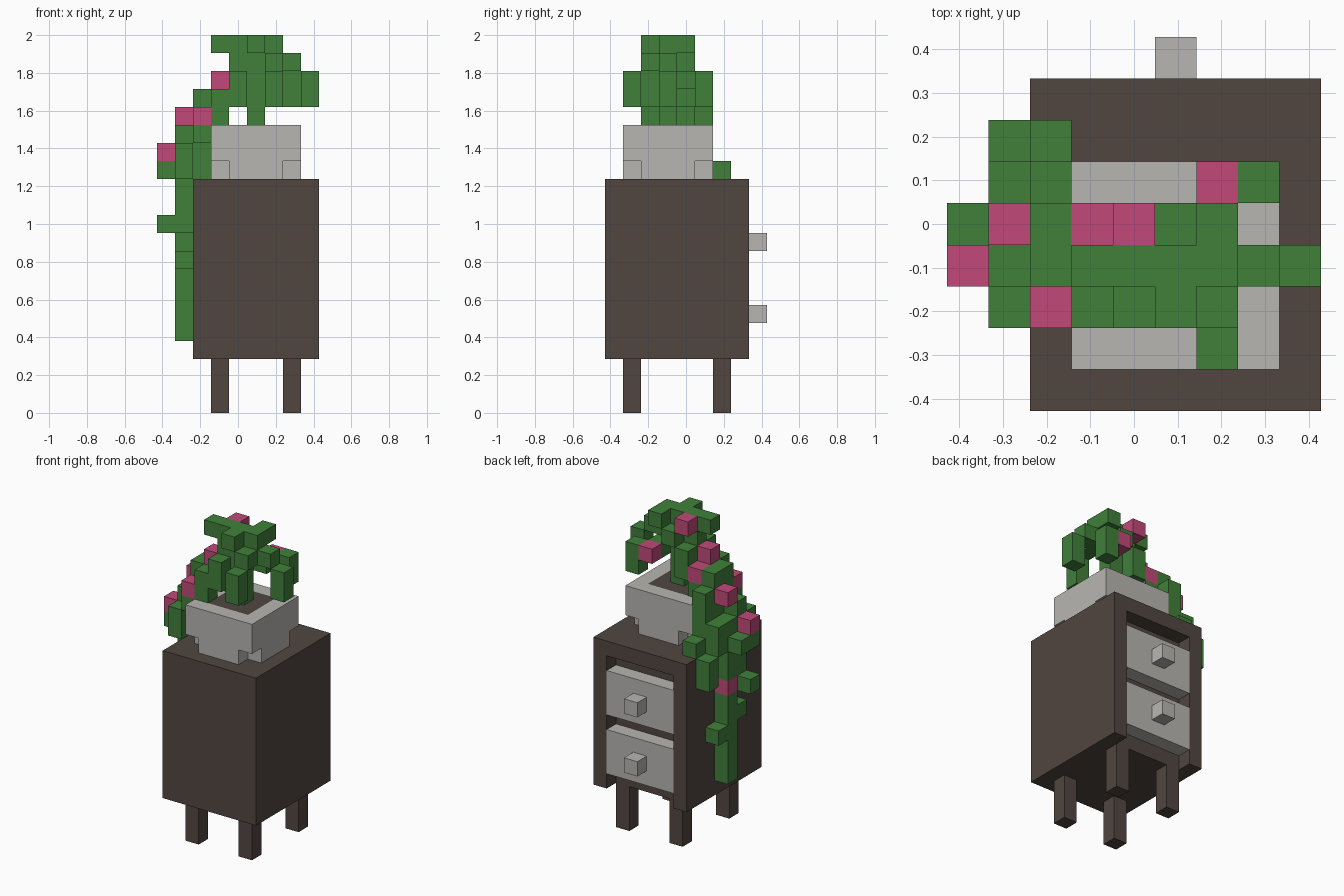
import bpy
import bmesh
from mathutils import Vector

if "Cube" in bpy.data.objects:
    bpy.data.objects.remove(bpy.data.objects["Cube"], do_unlink=True)

U = 2 / 21                       # edge length of one block
ORIGIN = Vector((-4.5, -4.5, 0))  # block grid corner, in blocks


def material(name, rgb):
    def linear(c):
        c /= 255
        return c / 12.92 if c <= 0.04045 else ((c + 0.055) / 1.055) ** 2.4
    col = [linear(c) for c in rgb] + [1]
    m = bpy.data.materials.new(name)
    m.use_nodes = True
    m.diffuse_color = col
    bsdf = m.node_tree.nodes["Principled BSDF"]
    bsdf.inputs["Base Color"].default_value = col
    bsdf.inputs["Roughness"].default_value = 0.9
    return m


BROWN = material("dark_wood", (81, 70, 64))
GREY = material("light_grey", (184, 182, 178))
GREEN = material("leaf_green", (64, 128, 58))
PINK = material("blossom_pink", (193, 73, 121))


def box(x, y, z, w=1, d=1, h=1):
    """Set of grid cells filling a block."""
    return {(i, j, k) for i in range(x, x + w)
            for j in range(y, y + d) for k in range(z, z + h)}


def columns(*runs):
    """Union of upright columns given as (x, y, bottom, height)."""
    return set().union(*(box(x, y, z, 1, 1, h) for x, y, z, h in runs))


def build(name, cells, mat):
    """Mesh of the outer skin of a set of grid cells."""
    bm = bmesh.new()
    for c in sorted(cells):
        for axis in range(3):
            for side in (0, 1):
                near = list(c)
                near[axis] += 2 * side - 1
                if tuple(near) in cells:
                    continue
                a, b = (axis + 1) % 3, (axis + 2) % 3
                quad = []
                for s, t in ((0, 0), (1, 0), (1, 1), (0, 1)):
                    p = Vector(c)
                    p[axis] += side
                    p[a] += s
                    p[b] += t
                    quad.append(bm.verts.new((p + ORIGIN) * U))
                bm.faces.new(quad if side else quad[::-1])
    bmesh.ops.remove_doubles(bm, verts=bm.verts, dist=U * 0.01)
    bmesh.ops.dissolve_limit(bm, angle_limit=0.01, verts=bm.verts, edges=bm.edges)
    me = bpy.data.meshes.new(name)
    bm.to_mesh(me)
    bm.free()
    me.materials.append(mat)
    ob = bpy.data.objects.new(name, me)
    bpy.context.collection.objects.link(ob)
    return ob


# Cabinet with an opening in its back side
build("cabinet", box(2, 0, 3, 7, 8, 10) - box(3, 7, 3, 5, 1, 9), BROWN)
for side, x in (("right", 3), ("left", 7)):
    for end, y in (("front", 1), ("back", 6)):
        build(f"{end}_{side}_leg", box(x, y, 0, 1, 1, 3), BROWN)

# Drawer fronts with knobs
for label, z in (("lower", 4), ("upper", 8)):
    build(f"{label}_drawer", box(3, 7, z, 5, 1, 3), GREY)
    build(f"{label}_drawer_knob", box(5, 8, z + 1), GREY)

# Pot: square, with the bottom corners cut away, filled with soil
soil = box(4, 2, 14, 3, 3, 2)
corners = columns(*((x, y, 13, 1) for x in (3, 7) for y in (1, 5)))
build("pot", box(3, 1, 13, 5, 5, 3) - corners - soil, GREY)
build("soil", soil, BROWN)

# Stem and crown of leaves
crown = columns(
    (5, 3, 16, 5), (3, 3, 20, 1), (4, 3, 19, 2), (6, 3, 19, 2), (6, 4, 20, 1),
    (5, 2, 20, 1), (5, 4, 19, 1), (6, 2, 19, 1), (4, 3, 18, 1),
    (7, 3, 19, 1), (8, 3, 17, 2),        # drooping leaf, left
    (6, 1, 17, 2),                       # drooping leaf, front
    (7, 5, 17, 2), (6, 4, 18, 1),        # drooping leaf, back
    (4, 2, 17, 2), (3, 2, 16, 2), (4, 4, 17, 2))
build("crown_leaves", crown, GREEN)

# Vine spilling over the rim and down the side of the cabinet
vine = columns(
    (3, 3, 17, 1), (3, 4, 16, 1), (2, 3, 15, 3), (2, 4, 15, 3),
    (2, 5, 13, 4), (2, 6, 13, 1), (2, 2, 15, 1), (2, 3, 13, 2),
    (1, 3, 10, 6), (1, 2, 13, 2), (1, 4, 11, 4), (1, 5, 13, 2),
    (1, 6, 11, 2), (0, 3, 13, 1), (0, 4, 13, 1), (0, 3, 10, 1),
    (1, 3, 8, 1), (1, 4, 4, 6), (1, 5, 7, 1))
build("trailing_vine", vine, GREEN)

# Blossoms
for n, cell in enumerate(((4, 4, 20), (6, 5, 18), (3, 3, 18), (3, 4, 17),
                          (2, 2, 16), (1, 4, 16), (0, 3, 14), (1, 4, 10)), 1):
    build(f"blossom_{n}", {cell}, PINK)
